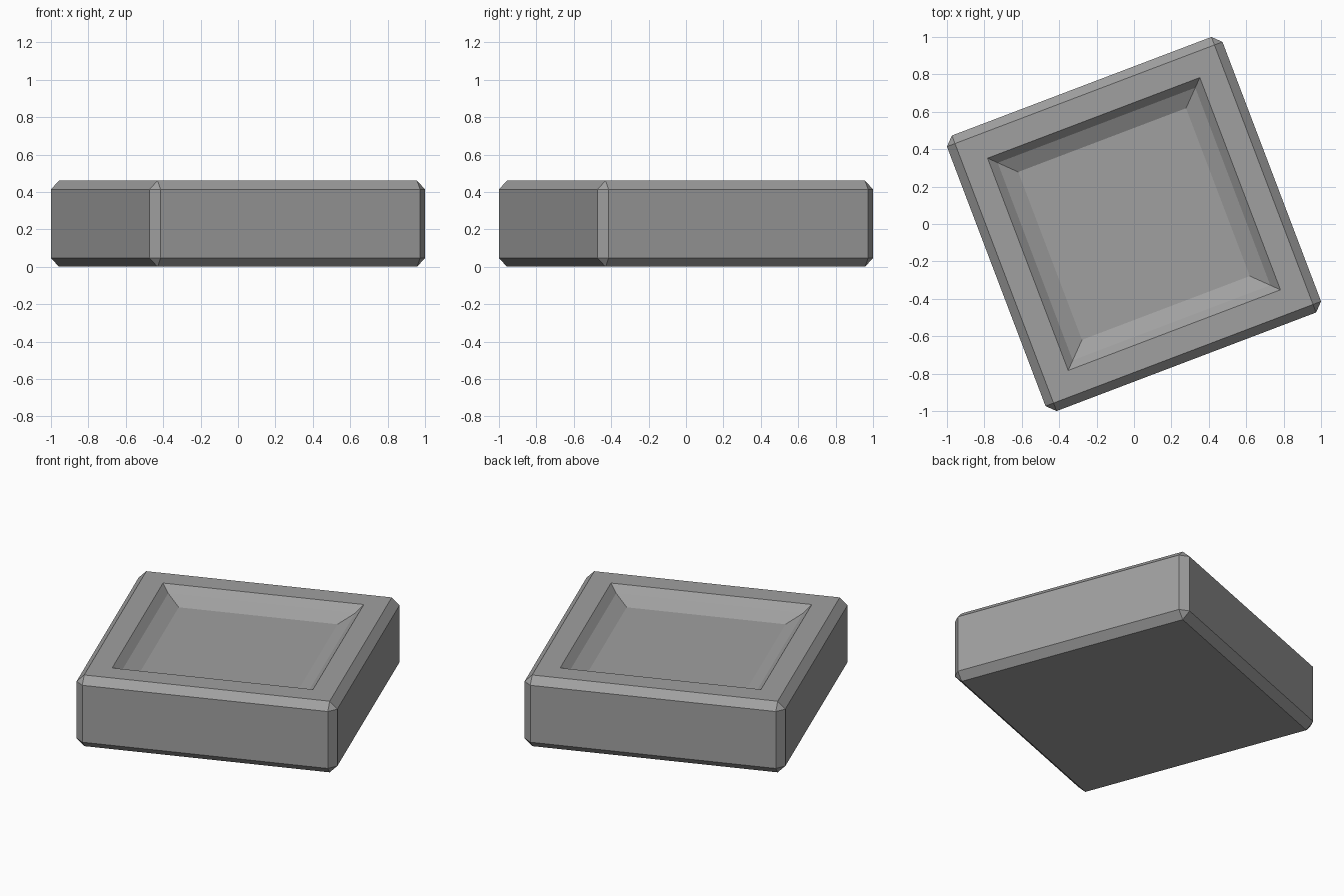
import bpy
import bmesh
from math import radians
from mathutils import Matrix

HALF, HEIGHT, CHAMFER = 0.788, 0.46, 0.046
TURN = radians(20.8)

cube = bpy.data.objects.get("Cube")
if cube:
    bpy.data.objects.remove(cube, do_unlink=True)

stone = bpy.data.materials.new("stone grey")
stone.use_nodes = True
colour = (0.35, 0.35, 0.35, 1)
stone.diffuse_color = colour
stone.node_tree.nodes["Principled BSDF"].inputs["Base Color"].default_value = colour

# Block with chamfered edges
bm = bmesh.new()
bmesh.ops.create_cube(bm, size=1)
bmesh.ops.scale(bm, vec=(2 * HALF, 2 * HALF, HEIGHT), verts=bm.verts)
bmesh.ops.translate(bm, vec=(0, 0, HEIGHT / 2), verts=bm.verts)
bmesh.ops.bevel(bm, geom=bm.edges[:], offset=CHAMFER, segments=1,
                profile=0.5, affect='EDGES')

# Dished recess: flat rim, steep lip, gentle slope down to the floor
bm.normal_update()
top = max(bm.faces, key=lambda f: f.calc_center_median().z)
for inset, drop in ((0.135, 0), (0.042, 0.042), (0.085, 0.043)):
    bmesh.ops.inset_region(bm, faces=[top], thickness=inset, use_even_offset=True)
    bmesh.ops.translate(bm, vec=(0, 0, -drop), verts=top.verts[:])

# Turn the tile about its upright axis
bmesh.ops.rotate(bm, cent=(0, 0, 0), matrix=Matrix.Rotation(TURN, 3, 'Z'), verts=bm.verts)
bmesh.ops.recalc_face_normals(bm, faces=bm.faces)

mesh = bpy.data.meshes.new("recessed_tile")
bm.to_mesh(mesh)
bm.free()
mesh.materials.append(stone)
tile = bpy.data.objects.new("recessed_tile", mesh)
bpy.context.collection.objects.link(tile)
